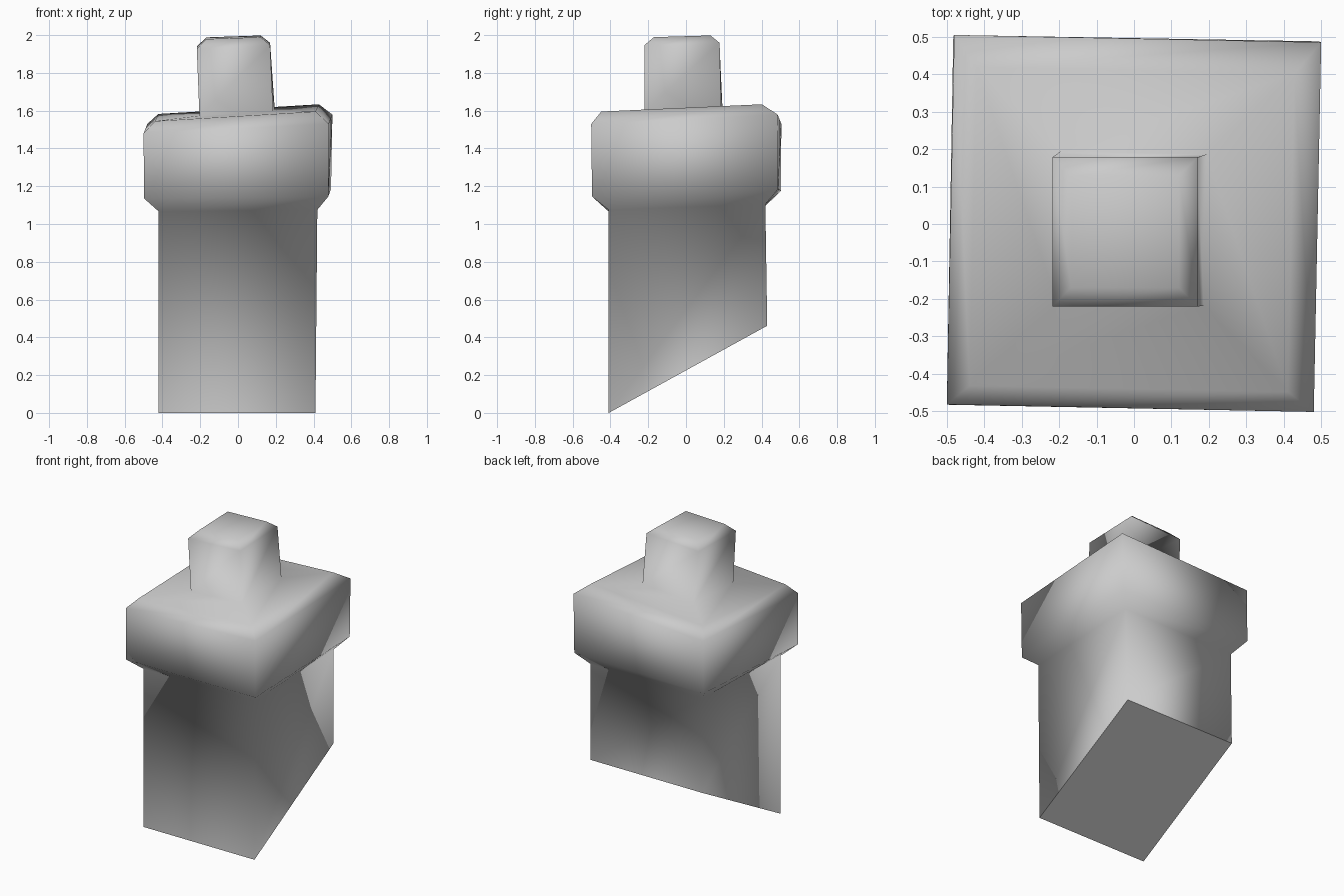
import bpy, bmesh, math

cube = bpy.data.objects.get("Cube")
if cube:
    bpy.data.objects.remove(cube, do_unlink=True)

stone = bpy.data.materials.new("stone grey")
stone.use_nodes = True
grey = (0.6, 0.6, 0.6, 1)
stone.diffuse_color = grey
stone.node_tree.nodes["Principled BSDF"].inputs["Base Color"].default_value = grey


def ring(bm, x0, x1, y0, y1, z, slope_x=0, slope_y=0, skew=0):
    """Four-cornered ring on a tilted plane, slightly skewed in plan."""
    corners = [(x0, y0), (x1, y0), (x1, y1), (x0, y1)]
    return [bm.verts.new((x + skew * y, y - skew * x, z + slope_x * x + slope_y * y))
            for x, y in corners]


bm = bmesh.new()
rings = [
    # shaft, cut at a slant to sit on a roof
    ring(bm, -0.42, 0.41, -0.41, 0.43, 0.225, 0, 0.55),
    ring(bm, -0.42, 0.42, -0.41, 0.42, 1.085, 0.01, 0.035),
    # wide collar with bevelled edges
    ring(bm, -0.49, 0.485, -0.49, 0.495, 1.16, 0.01, 0.04, 0.015),
    ring(bm, -0.49, 0.49, -0.492, 0.495, 1.53, 0.05, 0.05, 0.02),
    ring(bm, -0.43, 0.42, -0.44, 0.41, 1.59, 0.06, 0.045, 0.02),
    # flue with a bevelled top
    ring(bm, -0.20, 0.19, -0.215, 0.19, 1.595, 0.06, 0.045, 0.02),
    ring(bm, -0.218, 0.17, -0.22, 0.178, 1.945, 0.05, 0.03),
    ring(bm, -0.168, 0.12, -0.17, 0.13, 1.99, 0.035, 0.03),
]
for low, high in zip(rings, rings[1:]):
    for i in range(4):
        j = (i + 1) % 4
        bm.faces.new((low[i], low[j], high[j], high[i]))
base = bm.faces.new(reversed(rings[0]))
bm.faces.new(rings[-1])

# Smooth everywhere except around the slanted base
for face in bm.faces:
    face.smooth = True
for edge in base.edges:
    edge.smooth = False

mesh = bpy.data.meshes.new("chimney")
bm.to_mesh(mesh)
bm.free()
mesh.materials.append(stone)
chimney = bpy.data.objects.new("chimney", mesh)
bpy.context.collection.objects.link(chimney)
